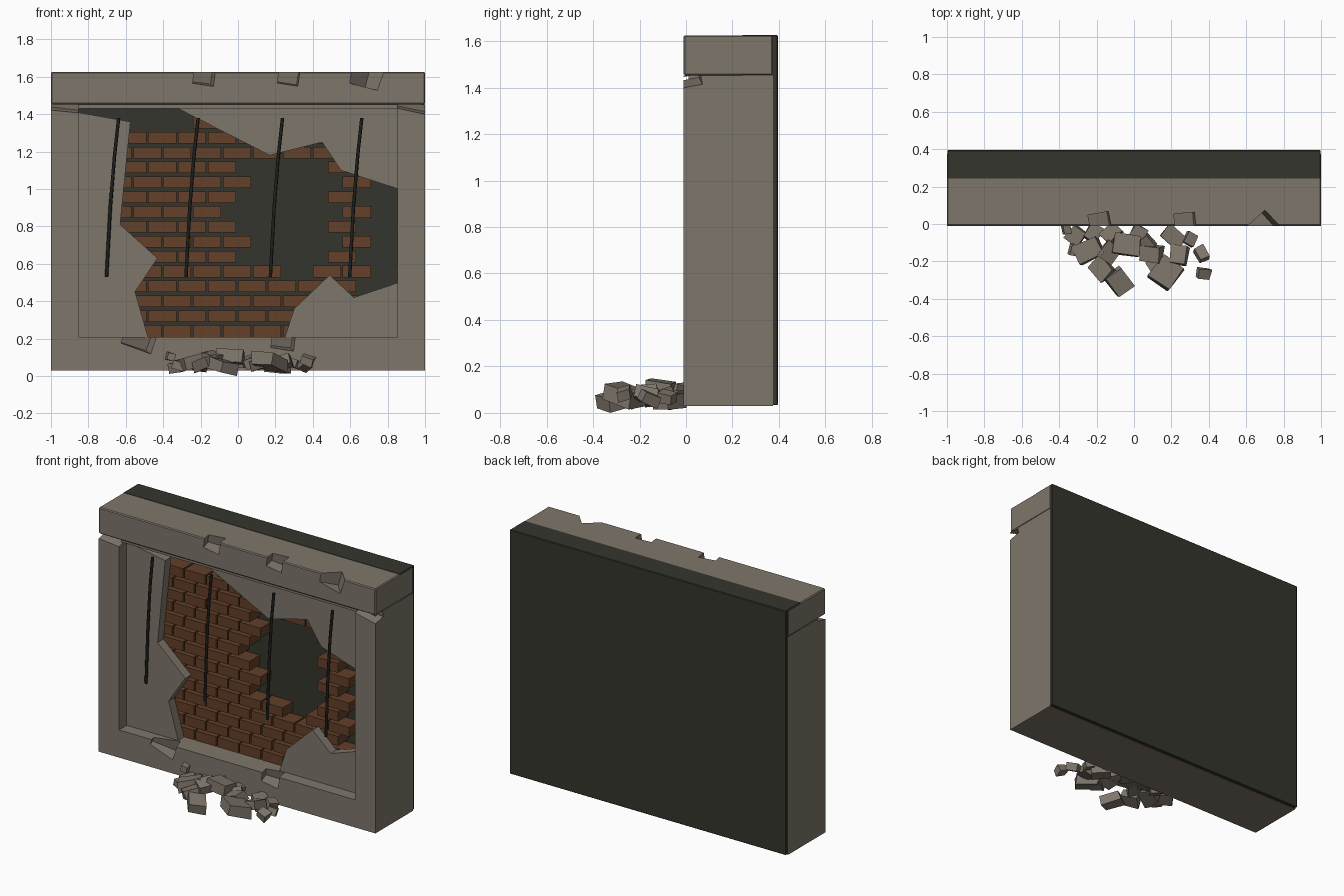
import bpy, bmesh, random
from mathutils import Matrix, Euler, Vector

random.seed(7)
cube = bpy.data.objects.get("Cube")
if cube:
    bpy.data.objects.remove(cube, do_unlink=True)


def material(name, rgb):
    m = bpy.data.materials.new(name)
    m.use_nodes = True
    m.diffuse_color = (*rgb, 1)
    m.node_tree.nodes["Principled BSDF"].inputs["Base Color"].default_value = (*rgb, 1)
    return m


concrete = material("warm grey concrete", (0.21, 0.18, 0.145))
dark = material("dark backing", (0.036, 0.036, 0.027))
brick_red = material("brown brick", (0.125, 0.05, 0.022))
iron = material("blackened iron", (0.012, 0.014, 0.011))


def finish(name, bm, mat):
    bmesh.ops.recalc_face_normals(bm, faces=bm.faces)
    mesh = bpy.data.meshes.new(name)
    bm.to_mesh(mesh)
    bm.free()
    ob = bpy.data.objects.new(name, mesh)
    bpy.context.collection.objects.link(ob)
    mesh.materials.append(mat)
    return ob


def add_box(bm, lo, hi):
    lo, hi = Vector(lo), Vector(hi)
    mat = Matrix.Translation((lo + hi) / 2) @ Matrix.Diagonal((*(hi - lo), 1))
    return bmesh.ops.create_cube(bm, size=1, matrix=mat)["verts"]


def box(name, lo, hi, mat, bevel=0):
    bm = bmesh.new()
    add_box(bm, lo, hi)
    if bevel:
        bmesh.ops.bevel(bm, geom=bm.edges[:], offset=bevel, segments=1, affect='EDGES')
    return finish(name, bm, mat)


def chip(ob, centre, size, turn):
    """Knock a rotated block out of an edge."""
    bm = bmesh.new()
    mat = Matrix.LocRotScale(Vector(centre), Euler(turn), Vector(size))
    bmesh.ops.create_cube(bm, size=1, matrix=mat)
    cutter = finish("chip_cutter", bm, concrete)
    cutter.hide_render = True
    mod = ob.modifiers.new("chip", 'BOOLEAN')
    mod.operation, mod.solver, mod.object = 'DIFFERENCE', 'EXACT', cutter
    bpy.context.view_layer.objects.active = ob
    bpy.ops.object.modifier_apply(modifier=mod.name)
    bpy.data.objects.remove(cutter, do_unlink=True)


# Frame and backing slab
FRONT, REAR, BASE = -0.01, 0.375, 0.03
IN_X, IN_LOW, HEAD = 0.853, 0.21, 1.453
lintel = box("lintel", (-1, FRONT, HEAD), (1, REAR, 1.625), concrete, 0.006)
left_post = box("left_post", (IN_X, FRONT, BASE), (1, REAR, HEAD), concrete)
right_post = box("right_post", (-1, FRONT, BASE), (-IN_X, REAR, HEAD), concrete)
sill = box("sill", (-IN_X, FRONT, BASE), (IN_X, REAR, IN_LOW), concrete)
box("head_strip", (-IN_X, 0.01, 1.43), (IN_X, 0.25, HEAD), concrete)
box("backing_slab", (-0.998, 0.24, 0.033), (0.998, 0.395, 1.627), dark, 0.004)

# Chipped edges
chip(lintel, (-0.185, 0.01, 1.605), (0.11, 0.1, 0.09), (0.15, 0.12, 0.2))
chip(lintel, (0.27, 0.01, 1.605), (0.11, 0.1, 0.09), (0.1, 0.15, 0.1))
chip(lintel, (0.69, -0.02, 1.605), (0.13, 0.13, 0.12), (0.1, 0.25, 0.75))
chip(sill, (-0.53, -0.01, 0.195), (0.16, 0.12, 0.1), (0.2, 0.3, 0.35))
chip(sill, (0.24, 0.0, 0.19), (0.12, 0.12, 0.09), (0.2, 0.12, 0.2))
chip(left_post, (0.93, 0.0, 1.44), (0.17, 0.12, 0.045), (0.2, 0.2, 0.1))
chip(right_post, (-0.93, 0.0, 1.44), (0.17, 0.12, 0.045), (0.2, 0.12, -0.1))

# Broken plaster sheets
EDGE = 0.857
plaster = {
    "plaster_right": [(-EDGE, 0.205), (-0.48, 0.205), (-0.55, 0.45), (-0.43, 0.63),
                      (-0.63, 0.81), (-0.575, 1.36), (-EDGE, 1.41)],
    "plaster_top": [(-0.33, 1.435), (0.17, 1.18), (0.45, 1.25), (0.55, 1.1),
                    (EDGE, 1.0), (EDGE, 1.435)],
    "plaster_lower_left": [(0.25, 0.205), (0.3, 0.36), (0.49, 0.54), (0.62, 0.42),
                           (EDGE, 0.5), (EDGE, 0.205)],
}
for name, outline in plaster.items():
    bm = bmesh.new()
    face = bm.faces.new([bm.verts.new((x, 0.07, z)) for x, z in outline])
    new = bmesh.ops.extrude_face_region(bm, geom=[face])["geom"]
    bmesh.ops.translate(bm, vec=(0, 0.06, 0),
                        verts=[v for v in new if isinstance(v, bmesh.types.BMVert)])
    finish(name, bm, concrete)

# Running-bond bricks around a ragged hole: row -> (hole start, hole end)
hole = {4: (0.24, 0.40), 5: (0, 0.48), 6: (0.08, 0.56), 7: (0, 0.48),
        8: (-0.08, 0.56), 9: (0, 0.48), 10: (0.08, 0.56), 11: (0, 0.48)}
PITCH, RISE = 0.16, 0.0795
bm = bmesh.new()
for row in range(15):
    z = IN_LOW + row * RISE
    shift = 0 if row % 2 else -0.08
    a, b = hole.get(row, (0, 0))
    for k in range(-4, 5):
        x = shift + k * PITCH
        middle = x + PITCH / 2
        if a < middle < b or x + PITCH > 0.73:
            continue
        if row == 14 and not -0.25 < middle < -0.08:
            continue
        add_box(bm, (x, 0.132, z), (x + PITCH - 0.01, 0.245, z + 0.062))
finish("bricks", bm, brick_red)

# Bent reinforcing rods
for i, x in enumerate((-0.638, -0.213, 0.238, 0.662)):
    curve = bpy.data.curves.new("rod", 'CURVE')
    curve.dimensions = '3D'
    curve.bevel_depth, curve.bevel_resolution = 0.0095, 1
    curve.use_fill_caps = True
    spline = curve.splines.new('POLY')
    path = [(0, 0.03, 1.38), (-0.022, 0.035, 1.18), (-0.045, 0.045, 0.9), (-0.065, 0.055, 0.53)]
    spline.points.add(len(path) - 1)
    for p, (dx, y, z) in zip(spline.points, path):
        p.co = (x + dx, y, z, 1)
    rod = bpy.data.objects.new(f"reinforcing_rod_{i + 1}", curve)
    bpy.context.collection.objects.link(rod)
    curve.materials.append(iron)
    bpy.ops.object.select_all(action='DESELECT')
    rod.select_set(True)
    bpy.context.view_layer.objects.active = rod
    bpy.ops.object.convert(target='MESH')

# Rubble heap: x, y, size
stones = [(-0.24, -0.14, 0.15), (-0.17, -0.24, 0.11), (-0.08, -0.31, 0.13), (-0.04, -0.11, 0.14),
          (-0.12, -0.05, 0.1), (0.02, -0.05, 0.08), (0.09, -0.16, 0.12), (0.17, -0.26, 0.15),
          (0.21, -0.07, 0.12), (0.3, -0.08, 0.07), (0.36, -0.16, 0.08), (0.37, -0.265, 0.07),
          (-0.36, -0.03, 0.05), (-0.31, -0.06, 0.09), (0.13, -0.22, 0.09), (-0.22, -0.05, 0.09),
          (-0.13, -0.15, 0.1), (0.24, -0.17, 0.1), (0.07, -0.1, 0.08), (-0.31, -0.14, 0.07)]
bm = bmesh.new()
for i, (x, y, s) in enumerate(stones):
    turn = Euler([random.uniform(-t, t) for t in (0.35, 0.35, 1.5)])
    size = Vector((s, s * random.uniform(0.7, 0.95), s * 0.3 + 0.025))
    verts = bmesh.ops.create_cube(bm, size=1, matrix=Matrix.LocRotScale(None, turn, size))["verts"]
    for v in verts:
        v.co *= random.uniform(0.88, 1.1)
    low = min(v.co.z for v in verts)
    high = max(v.co.z for v in verts)
    floor = 0.0 if i == 2 else random.uniform(0.01, max(0.012, 0.15 - (high - low)))
    front = min(v.co.y for v in verts)
    y = max(y, -0.4 - front)
    bmesh.ops.translate(bm, verts=verts, vec=(x, y, floor - low))
finish("rubble", bm, concrete)
